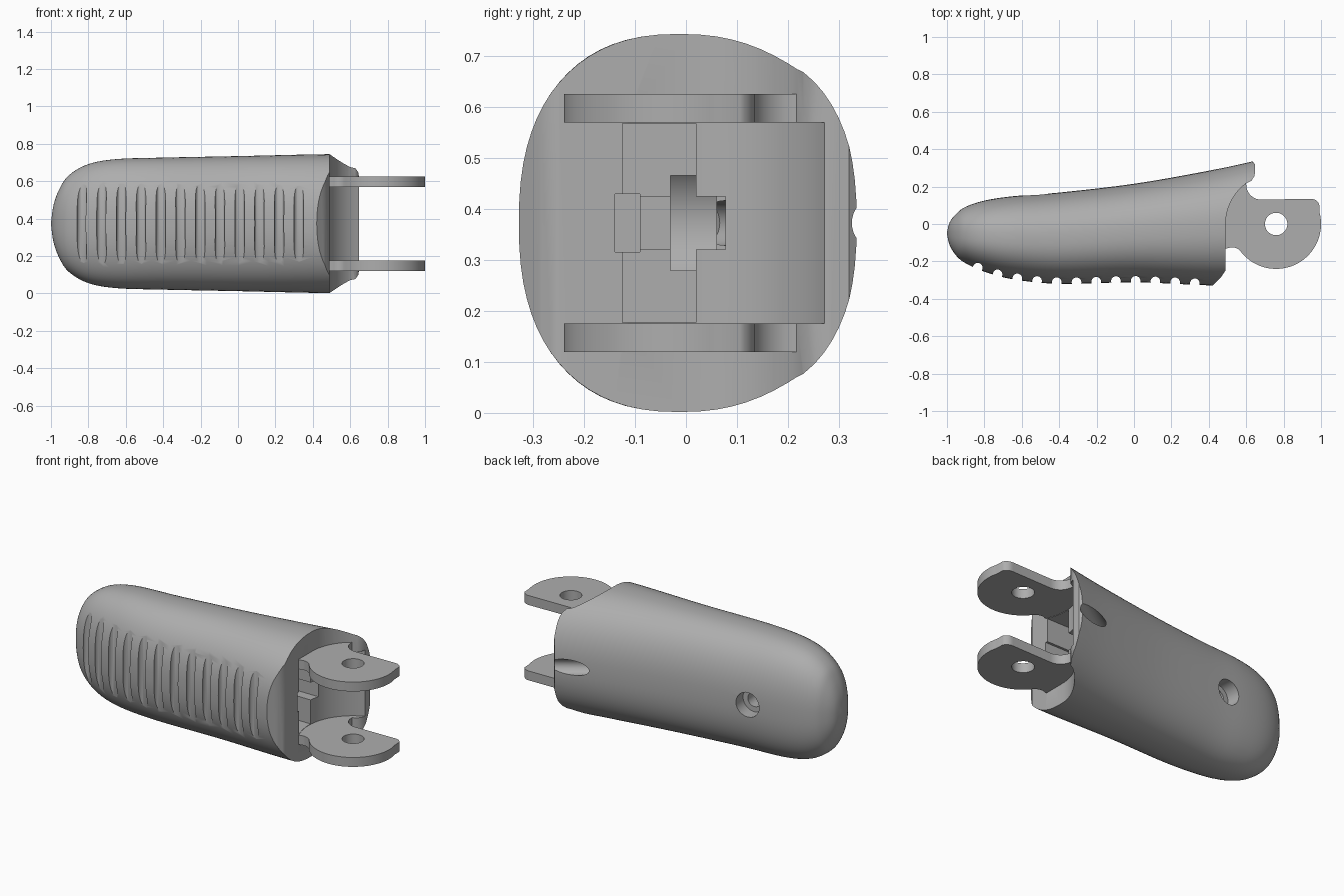
import bpy, bmesh, math
from mathutils import Vector

if "Cube" in bpy.data.objects:
    bpy.data.objects.remove(bpy.data.objects["Cube"], do_unlink=True)

MID = 0.373          # height of the long axis
PIVOT = (0.76, 0.0)  # hinge centre

grey = bpy.data.materials.new("plain_grey")
grey.use_nodes = True
grey.diffuse_color = (0.42, 0.42, 0.42, 1)
grey.node_tree.nodes["Principled BSDF"].inputs["Base Color"].default_value = grey.diffuse_color


def finish(name, bm):
    bmesh.ops.recalc_face_normals(bm, faces=bm.faces)
    mesh = bpy.data.meshes.new(name)
    bm.to_mesh(mesh)
    bm.free()
    mesh.materials.append(grey)
    ob = bpy.data.objects.new(name, mesh)
    bpy.context.collection.objects.link(ob)
    return ob


def prism(name, outline, z0, z1):
    bm = bmesh.new()
    face = bm.faces.new([bm.verts.new((x, y, z0)) for x, y in outline])
    top = bmesh.ops.extrude_face_region(bm, geom=[face])["geom"]
    bmesh.ops.translate(bm, vec=(0, 0, z1 - z0),
                        verts=[v for v in top if isinstance(v, bmesh.types.BMVert)])
    return finish(name, bm)


def block(name, x0, x1, y0, y1, half_z):
    return prism(name, [(x0, y0), (x1, y0), (x1, y1), (x0, y1)], MID - half_z, MID + half_z)


def rod(name, start, end, radius, sides=32):
    a, b = Vector(start), Vector(end)
    bm = bmesh.new()
    bmesh.ops.create_cone(bm, cap_ends=True, segments=sides, radius1=radius,
                          radius2=radius, depth=(b - a).length)
    turn = (b - a).to_track_quat("Z", "Y").to_matrix()
    bmesh.ops.rotate(bm, cent=(0, 0, 0), matrix=turn, verts=bm.verts)
    bmesh.ops.translate(bm, vec=(a + b) / 2, verts=bm.verts)
    return finish(name, bm)


def arc(cx, cy, r, a0, a1, n):
    angles = [math.radians(a0 + (a1 - a0) * i / n) for i in range(n + 1)]
    return [(cx + r * math.cos(t), cy + r * math.sin(t)) for t in angles]


def carve(ob, cutters):
    for c in cutters:
        c.hide_render = True
        mod = ob.modifiers.new("cut", "BOOLEAN")
        mod.operation, mod.solver, mod.object = "DIFFERENCE", "EXACT", c
    graph = bpy.context.evaluated_depsgraph_get()
    mesh = bpy.data.meshes.new_from_object(ob.evaluated_get(graph))
    ob.modifiers.clear()
    ob.data = mesh
    for c in cutters:
        bpy.data.objects.remove(c, do_unlink=True)


def smooth(ob, angle):
    bpy.ops.object.select_all(action="DESELECT")
    ob.select_set(True)
    bpy.context.view_layer.objects.active = ob
    bpy.ops.object.shade_smooth_by_angle(angle=math.radians(angle))


# Body stations: x, front y, back y, half height
stations = [Vector(s) for s in (
    (-1, -.055, -.045, .005), (-.985, -.115, .01, .105), (-.95, -.17, .055, .195),
    (-.9, -.21, .092, .262), (-.8, -.255, .125, .318), (-.65, -.295, .148, .345),
    (-.4, -.32, .168, .353), (0, -.312, .215, .361), (.4, -.328, .285, .37),
    (.7, -.33, .35, .373))]


def spline(points, steps):
    out = []
    for i in range(len(points) - 1):
        p1, p2 = points[i], points[i + 1]
        p0 = points[i - 1] if i else p1 * 2 - p2
        p3 = points[i + 2] if i + 2 < len(points) else p2 * 2 - p1
        for k in range(steps):
            t = k / steps
            out.append((p1 * 2 + (p2 - p0) * t + (p0 * 2 - p1 * 5 + p2 * 4 - p3) * t * t
                        + (p1 * 3 - p0 - p2 * 3 + p3) * t ** 3) / 2)
    return out + [points[-1]]


# Fingertip shell lofted through rounded sections
rings = spline(stations, 5)
SIDES, POWER = 72, 2 / 2.35
bm = bmesh.new()
loops = []
for x, front, back, half in rings:
    loop = []
    for i in range(SIDES):
        c, s = math.cos(math.tau * i / SIDES), math.sin(math.tau * i / SIDES)
        y = math.copysign(abs(c) ** POWER, c) * (back - front) / 2 + (back + front) / 2
        z = math.copysign(abs(s) ** POWER, s) * half + MID
        loop.append(bm.verts.new((x, y, z)))
    loops.append(loop)
for a, b in zip(loops, loops[1:]):
    for i in range(SIDES):
        j = (i + 1) % SIDES
        bm.faces.new((a[i], a[j], b[j], b[i]))
bm.faces.new(loops[0])
bm.faces.new(loops[-1])
body = finish("fingertip_body", bm)


def front_at(x):
    for a, b in zip(rings, rings[1:]):
        if a[0] <= x <= b[0]:
            return a[1] + (b[1] - a[1]) * (x - a[0]) / (b[0] - a[0])


# Curved knuckle end with a bevelled front edge and a back lip
end_outline = ([(.4, -.6), (.4, -.345), (.425, -.325), (.465, -.285), (.488, -.25)]
               + arc(*PIVOT, .27, 180, 126, 14)
               + [(.628, .231), (.643, .255), (.648, .28), (.646, .32), (.63, .34),
                  (.61, .345), (.61, .6), (1.2, .6), (1.2, -.6)])
cutters = [prism("end_cutter", end_outline, -.3, 1.1)]

# Joint recess and inner pocket
cutters += [
    prism("recess_cutter", arc(*PIVOT, .295, 0, 360, 64)[:-1], MID - .197, MID + .197),
    block("pocket_cutter", .3, .6, -.125, .02, .195),
    block("slot_cutter", .2, .6, -.1, .078, .052),
    block("cord_slot_cutter", .1, .5, -.139, -.09, .057),
    rod("seat_cutter", (.2, -.03, MID), (.2, .06, MID), .137),
]

# Cord hole and counterbored screw hole on the back
cutters += [
    rod("cord_hole_cutter", (.65, .385, MID), (.13, .03, MID), .044),
    rod("screw_head_cutter", (-.53, .3, MID), (-.51, .08, MID), .073),
    rod("screw_cutter", (-.52, .2, MID), (-.49, -.12, MID), .042),
]

# Grip grooves along the front
for i in range(12):
    x = -.835 + i * .1055
    y = front_at(x) + .008
    cutters.append(rod("groove_cutter", (x, y, MID - .3), (x, y, MID + .3), .026, 20))
carve(body, cutters)
smooth(body, 35)

# Hinge plates, mirrored above and below the axis
plate_outline = ([(.44, -.13), (.5, -.13)] + arc(.525, -.185, .06, 100, 45, 5)
                 + arc(*PIVOT, .24, 221, 375, 40) + arc(.945, .085, .05, 25, 95, 6)
                 + arc(.68, .21, .08, 270, 180, 8) + [(.6, .24), (.5, .16), (.44, .1)])
for name, z in (("upper_hinge_plate", .57), ("lower_hinge_plate", .12)):
    plate = prism(name, plate_outline, z, z + .056)
    carve(plate, [rod("pin_cutter", (*PIVOT, z - .1), (*PIVOT, z + .2), .06, 40)])
    smooth(plate, 30)
